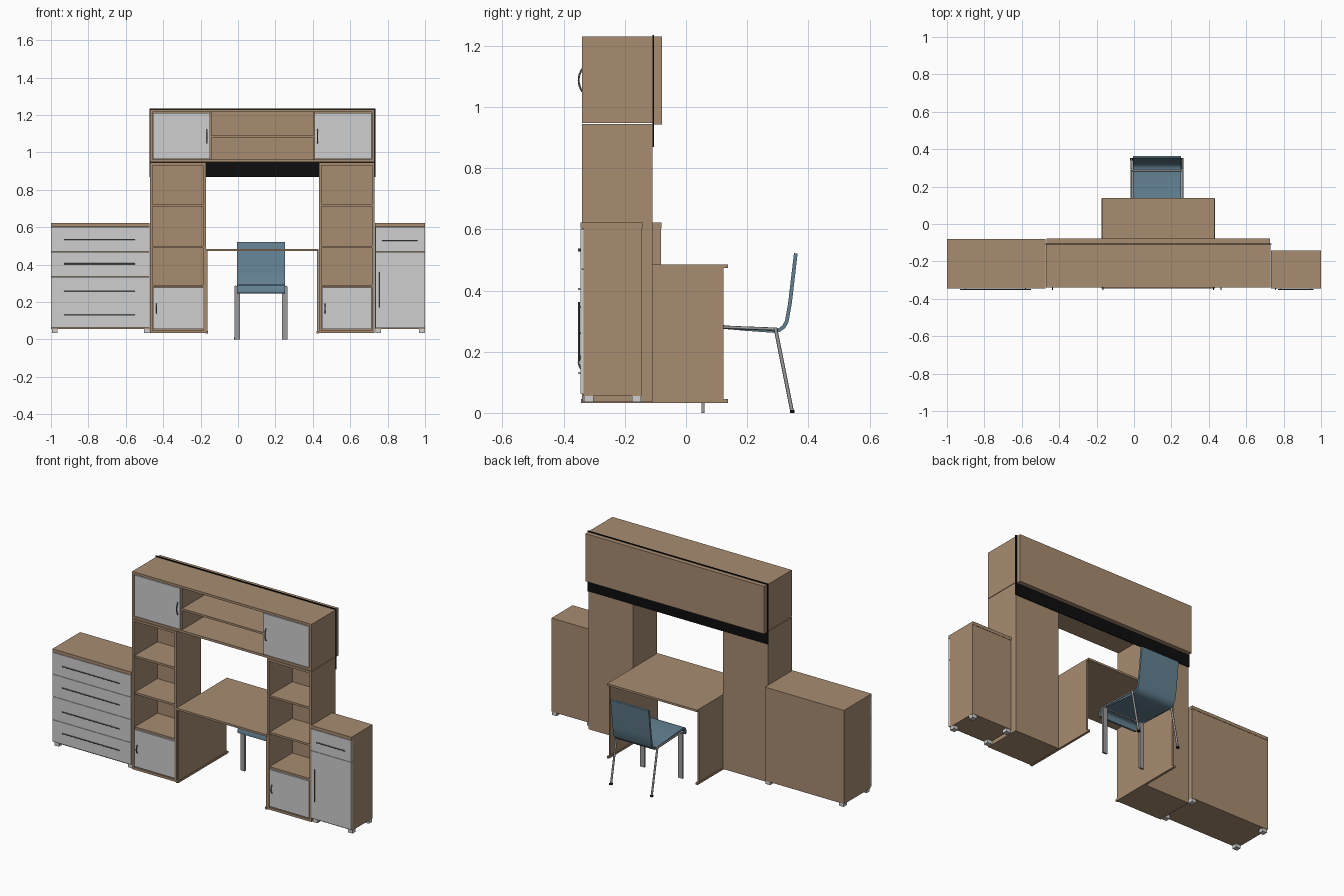
import bpy, bmesh, math
from mathutils import Vector

if "Cube" in bpy.data.objects:
    bpy.data.objects.remove(bpy.data.objects["Cube"])


def material(name, rgb):
    m = bpy.data.materials.new(name)
    m.diffuse_color = (*rgb, 1)
    m.use_nodes = True
    m.node_tree.nodes["Principled BSDF"].inputs["Base Color"].default_value = m.diffuse_color
    return m


WOOD = material("warm wood", (0.39, 0.265, 0.165))
GREY = material("light grey front", (0.62, 0.62, 0.62))
BLACK = material("black panel", (0.004, 0.004, 0.004))
METAL = material("dark metal", (0.13, 0.13, 0.14))
STEEL = material("leg steel", (0.33, 0.33, 0.33))
BLUE = material("blue seat", (0.125, 0.22, 0.29))


def finish(name, bm, mat):
    bmesh.ops.recalc_face_normals(bm, faces=bm.faces)
    me = bpy.data.meshes.new(name)
    bm.to_mesh(me)
    bm.free()
    me.materials.append(mat)
    ob = bpy.data.objects.new(name, me)
    bpy.context.collection.objects.link(ob)
    return ob


def box(name, x, y, z, mat=WOOD):
    """Box from (min, max) ranges along each axis."""
    bm = bmesh.new()
    bmesh.ops.create_cube(bm, size=1)
    for v in bm.verts:
        v.co = Vector([r[0] if c < 0 else r[1] for c, r in zip(v.co, (x, y, z))])
    return finish(name, bm, mat)


def tube(name, pts, radius, mat, sides=2):
    """Round bar along a list of points."""
    cu = bpy.data.curves.new(name, 'CURVE')
    cu.dimensions = '3D'
    cu.bevel_depth = radius
    cu.bevel_resolution = sides
    cu.use_fill_caps = True
    sp = cu.splines.new('POLY')
    sp.points.add(len(pts) - 1)
    for p, co in zip(sp.points, pts):
        p.co = (*co, 1)
    cu.materials.append(mat)
    ob = bpy.data.objects.new(name, cu)
    bpy.context.collection.objects.link(ob)


def bar_handle(name, a, b):
    """Long straight bar held by two short posts."""
    a, b = Vector(a), Vector(b)
    tube(name, [a, b], 0.003, METAL)
    for t in (0.08, 0.92):
        p = a.lerp(b, t)
        tube(name + "_post", [p, p + Vector((0, 0.009, 0))], 0.002, METAL)


def bow_handle(name, x, z0, z1, y):
    """Small arched handle."""
    pts = []
    for i in range(9):
        t = i / 8
        pts.append((x, y - 0.011 * math.sin(math.pi * t), z0 + (z1 - z0) * t))
    tube(name, pts, 0.003, METAL)


def feet(name, xs, ys):
    for x in xs:
        for y in ys:
            box(name, (x - 0.015, x + 0.015), (y - 0.015, y + 0.015), (0.035, 0.056), GREY)


T = 0.014       # board thickness
FRONT = -0.34   # front plane of the towers
BACK = -0.11    # back plane of the towers


def carcass(name, x0, x1, z0, z1):
    """Open-fronted case with sides, top, bottom and back."""
    box(name + "_left_side", (x0, x0 + T), (FRONT, BACK), (z0, z1))
    box(name + "_right_side", (x1 - T, x1), (FRONT, BACK), (z0, z1))
    box(name + "_bottom", (x0 + T, x1 - T), (FRONT, BACK), (z0, z0 + T))
    box(name + "_top", (x0 + T, x1 - T), (FRONT, BACK), (z1 - T, z1))
    box(name + "_back", (x0 + T, x1 - T), (BACK - 0.008, BACK), (z0 + T, z1 - T))


def shelf(name, x0, x1, z):
    box(name, (x0, x1), (FRONT + 0.006, BACK - 0.008), (z - 0.006, z + 0.006))


# Shelf towers with a small door at the bottom
for side, x0, x1, hx in (("left", -0.47, -0.172, -0.435), ("right", 0.432, 0.73, 0.465)):
    carcass(side + "_tower", x0, x1, 0.035, 0.945)
    for z in (0.286, 0.495, 0.717):
        shelf(side + "_tower_shelf", x0 + T, x1 - T, z)
    box(side + "_tower_door", (x0 + T + 0.002, x1 - T - 0.002), (FRONT, FRONT + 0.012),
        (0.055, 0.278), GREY)
    bow_handle(side + "_tower_handle", hx, 0.14, 0.19, FRONT)

# Overhead cabinet with two doors and an open middle
carcass("overhead", -0.47, 0.73, 0.948, 1.23)
for side, x0, x1, div, hx in (("left", -0.454, -0.15, -0.146, -0.165),
                              ("right", 0.41, 0.714, 0.406, 0.425)):
    box("overhead_" + side + "_door", (x0, x1), (FRONT, FRONT + 0.012), (0.965, 1.212), GREY)
    box("overhead_" + side + "_divider", (div - 0.005, div + 0.005),
        (FRONT + 0.012, BACK - 0.008), (0.962, 1.216))
    bow_handle("overhead_" + side + "_handle", hx, 1.05, 1.125, FRONT)
shelf("overhead_shelf", -0.146, 0.406, 1.085)

# Black back panel with the wooden panel behind it
box("black_back_panel", (-0.474, 0.734), (BACK, -0.105), (0.87, 1.236), BLACK)
box("rear_wood_panel", (-0.467, 0.727), (-0.105, -0.078), (0.942, 1.23))

# Desk running through between the towers
box("desk_top", (-0.171, 0.431), (-0.344, 0.138), (0.473, 0.485))
for side, x0 in (("left", -0.171), ("right", 0.423)):
    box("desk_" + side + "_panel", (x0, x0 + 0.008), (-0.335, 0.122), (0.045, 0.473))
    box("desk_" + side + "_base", (x0 - 0.003, x0 + 0.011), (-0.344, 0.137), (0.033, 0.045))

# Chest of four drawers on the left
box("chest_body", (-1, -0.473), (-0.335, -0.082), (0.055, 0.603))
box("chest_top", (-1, -0.472), (-0.345, -0.08), (0.603, 0.622))
edges = (0.062, 0.195, 0.335, 0.47, 0.602)
for z0, z1, hz in zip(edges, edges[1:], (0.13, 0.26, 0.405, 0.535)):
    box("chest_drawer", (-0.999, -0.474), (-0.345, -0.335), (z0 + 0.001, z1 - 0.001), GREY)
    bar_handle("chest_handle", (-0.93, -0.35, hz), (-0.55, -0.35, hz))
feet("chest_foot", (-0.98, -0.488), (-0.318, -0.1))

# Narrow cabinet on the right with one drawer and one door
box("cabinet_body", (0.733, 1), (-0.335, -0.145), (0.055, 0.603))
box("cabinet_top", (0.732, 1), (-0.345, -0.143), (0.603, 0.622))
box("cabinet_drawer", (0.734, 0.999), (-0.345, -0.335), (0.471, 0.601), GREY)
box("cabinet_door", (0.734, 0.999), (-0.345, -0.335), (0.062, 0.469), GREY)
bar_handle("cabinet_drawer_handle", (0.77, -0.35, 0.53), (0.96, -0.35, 0.53))
bar_handle("cabinet_door_handle", (0.757, -0.35, 0.17), (0.757, -0.35, 0.362))
feet("cabinet_foot", (0.75, 0.984), (-0.318, -0.162))

# Chair shell: one bent sheet with a curled front edge and a raised back
path = [(-0.004, 0.248), (-0.003, 0.268), (0.003, 0.285), (0.015, 0.296), (0.035, 0.3),
        (0.12, 0.293), (0.2, 0.286), (0.285, 0.28), (0.3, 0.282), (0.311, 0.29),
        (0.318, 0.303), (0.328, 0.36), (0.347, 0.523)]
bm = bmesh.new()
rows = [[bm.verts.new((x, y, z)) for x in (-0.005, 0.25)] for y, z in path]
for a, b in zip(rows, rows[1:]):
    bm.faces.new((a[0], a[1], b[1], b[0]))
bm.normal_update()
for v in bm.verts:
    v.co -= v.normal * 0.006
bmesh.ops.solidify(bm, geom=bm.faces[:], thickness=0.012)
shell = finish("chair_shell", bm, BLUE)
bpy.context.view_layer.objects.active = shell
shell.select_set(True)
bpy.ops.object.shade_smooth_by_angle(angle=math.radians(40))

# Chair frame: legs and side rails, the same on both sides
CX = 0.1225
for side, s in (("left", -1), ("right", 1)):
    x = CX + s * 0.136
    xf = CX + s * 0.127
    box("chair_" + side + "_front_leg", (xf - 0.014, xf + 0.014), (0.05, 0.061), (0, 0.284), STEEL)
    tube("chair_" + side + "_rear_leg", [(x, 0.292, 0.279), (x, 0.347, 0.004)], 0.006, STEEL)
    tube("chair_" + side + "_rail", [(x, 0.05, 0.283), (x, 0.295, 0.274)], 0.005, STEEL)
    box("chair_" + side + "_rear_cap", (x - 0.007, x + 0.007), (0.34, 0.354), (0, 0.01), BLACK)
for y, z in ((0.056, 0.28), (0.285, 0.271)):
    tube("chair_cross_bar", [(CX - 0.136, y, z), (CX + 0.136, y, z)], 0.005, STEEL)
